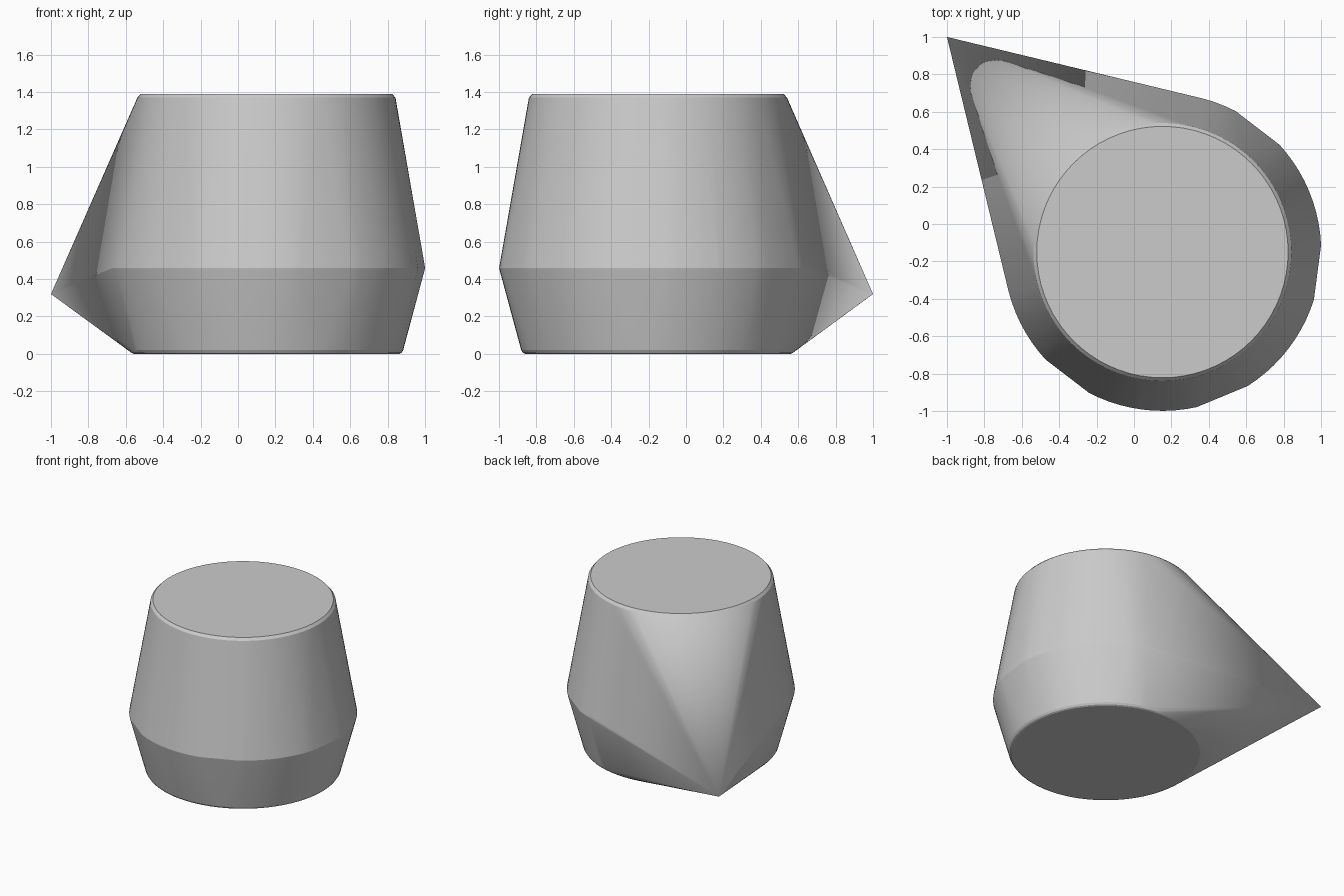
import bpy, bmesh
from math import radians, cos, sin

if "Cube" in bpy.data.objects:
    bpy.data.objects.remove(bpy.data.objects["Cube"])

CX, CY = 0.152, -0.15   # axis of the cup


def ring(bm, radius, z, start=0, sweep=360, steps=72):
    for i in range(steps + 1 if sweep < 360 else steps):
        a = radians(start + sweep * i / steps)
        bm.verts.new((CX + radius * cos(a), CY + radius * sin(a), z))


bm = bmesh.new()

# bevelled base and rim circles
for radius, z in [(0.71, 0), (0.722, 0.006), (0.731, 0.02), (0.69, 1.37), (0.672, 1.39)]:
    ring(bm, radius, z)

# belly: six raised arcs, with flat gaps between them
for k in range(6):
    centre = 22.5 + 60 * k
    for radius, z in [(0.846, 0.446), (0.849, 0.46), (0.846, 0.478)]:
        ring(bm, radius, z, centre - 20, 40, 10)

# pointed spout tip
bm.verts.new((-1, 1, 0.32))

# wrap everything in a tight skin
res = bmesh.ops.convex_hull(bm, input=bm.verts)
unused = {g for g in res["geom_interior"] + res["geom_unused"]
          if isinstance(g, bmesh.types.BMVert)}
bmesh.ops.delete(bm, geom=list(unused), context='VERTS')
bmesh.ops.dissolve_limit(bm, angle_limit=radians(0.3), verts=bm.verts, edges=bm.edges)
bmesh.ops.recalc_face_normals(bm, faces=bm.faces)

mesh = bpy.data.meshes.new("spouted_body")
bm.to_mesh(mesh)
bm.free()
body = bpy.data.objects.new("spouted_body", mesh)
bpy.context.collection.objects.link(body)
bpy.context.view_layer.objects.active = body
body.select_set(True)
bpy.ops.object.shade_smooth_by_angle(angle=radians(15))
